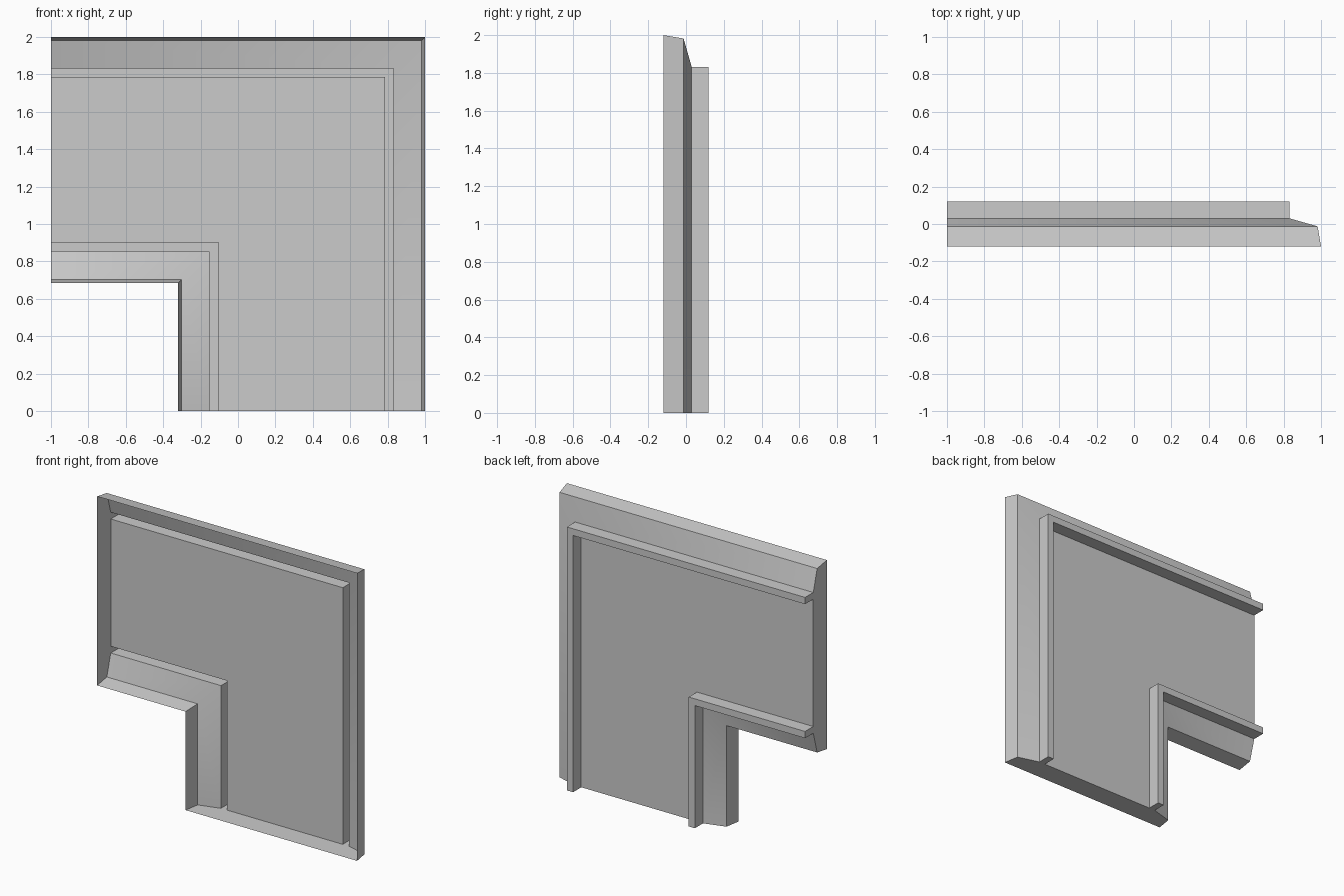
import bpy, bmesh
from math import radians

cube = bpy.data.objects.get("Cube")
if cube:
    bpy.data.objects.remove(cube, do_unlink=True)

GREY = (0.6, 0.6, 0.6, 1)
grey = bpy.data.materials.new("plain_grey")
grey.use_nodes = True
grey.diffuse_color = GREY
grey.node_tree.nodes["Principled BSDF"].inputs["Base Color"].default_value = GREY

# Moulding section: (distance in from the edge, y)
PROFILE = [(0, -0.12), (0.018, -0.013), (0.168, 0.03),
           (0.168, 0.12), (0.215, 0.12), (0.215, 0.03)]


def sweep(bm, corner_x, corner_z, side):
    """Sweep the section round one mitred corner; return its rails."""
    rails = []
    for d, y in PROFILE:
        x, z = corner_x + side * d, corner_z + side * d
        rails.append([bm.verts.new(p) for p in ((-1, y, z), (x, y, z), (x, y, 0))])
    for a, b in zip(rails, rails[1:]):
        for i in range(2):
            bm.faces.new((a[i], a[i + 1], b[i + 1], b[i]))
    return rails


bm = bmesh.new()
# Outer edge and notch edge mouldings
outer = sweep(bm, 1, 2, -1)
notch = sweep(bm, -0.32, 0.685, 1)

# Recessed L-shaped panel between the ridges
bm.faces.new(outer[-1] + notch[-1][::-1])

# Flat caps on the two cut ends; the front stays open
for end in (0, 2):
    bm.faces.new([r[end] for r in outer] + [r[end] for r in reversed(notch)])

bmesh.ops.recalc_face_normals(bm, faces=bm.faces)
mesh = bpy.data.meshes.new("corner_panel")
bm.to_mesh(mesh)
bm.free()
mesh.materials.append(grey)
panel = bpy.data.objects.new("corner_panel", mesh)
bpy.context.collection.objects.link(panel)

# Smooth only the shallow mitres
bpy.context.view_layer.objects.active = panel
panel.select_set(True)
bpy.ops.object.shade_smooth_by_angle(angle=radians(30))
